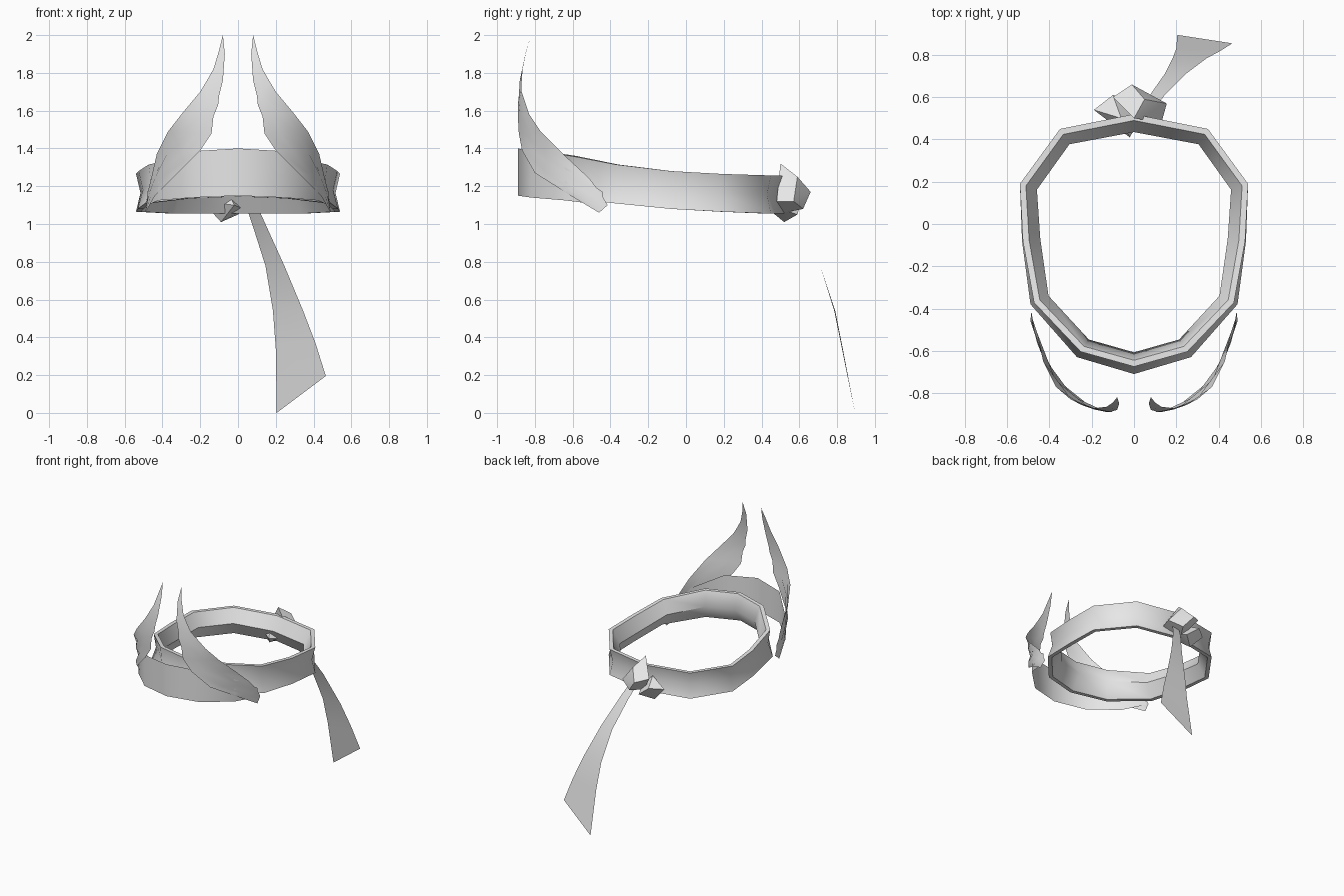
import bpy, bmesh, math
from mathutils import Vector

if "Cube" in bpy.data.objects:
    bpy.data.objects.remove(bpy.data.objects["Cube"])

grey = bpy.data.materials.new("plain_grey")
grey.use_nodes = True
grey.diffuse_color = (0.8, 0.8, 0.8, 1)
grey.node_tree.nodes["Principled BSDF"].inputs["Base Color"].default_value = (0.8, 0.8, 0.8, 1)


def finish(name, bm, angle):
    bmesh.ops.recalc_face_normals(bm, faces=bm.faces[:])
    mesh = bpy.data.meshes.new(name)
    bm.to_mesh(mesh)
    bm.free()
    mesh.materials.append(grey)
    obj = bpy.data.objects.new(name, mesh)
    bpy.context.collection.objects.link(obj)
    bpy.ops.object.select_all(action='DESELECT')
    obj.select_set(True)
    bpy.context.view_layer.objects.active = obj
    bpy.ops.object.shade_smooth_by_angle(angle=math.radians(angle))
    return obj


def loft(name, rows, closed=False, angle=50):
    """Skin rows of points; closed joins both directions into a ring."""
    bm = bmesh.new()
    grid = [[bm.verts.new(p) for p in row] for row in rows]
    n, m = len(grid), len(grid[0])
    for i in range(n if closed else n - 1):
        for j in range(m if closed else m - 1):
            a, b = grid[i], grid[(i + 1) % n]
            k = (j + 1) % m
            bm.faces.new((a[j], a[k], b[k], b[j]))
    bmesh.ops.remove_doubles(bm, verts=bm.verts[:], dist=0.0005)
    return finish(name, bm, angle)


def hull(name, points):
    bm = bmesh.new()
    for p in points:
        bm.verts.new(p)
    res = bmesh.ops.convex_hull(bm, input=bm.verts[:])
    loose = [v for v in bm.verts if not v.link_faces]
    bmesh.ops.delete(bm, geom=loose, context='VERTS')
    return finish(name, bm, 35)


def mirrored(points):
    """Continue a half outline, listed from centre to centre, round the other side."""
    return points + [(-p[0], *p[1:]) for p in reversed(points[1:-1])]


# Head band: outline as x, y, top z, bottom z, with a section dished inward
outline = mirrored([
    (0, 0.52, 1.255, 1.055), (0.35, 0.45, 1.257, 1.055),
    (0.54, 0.19, 1.265, 1.065), (0.53, -0.08, 1.28, 1.08),
    (0.49, -0.38, 1.315, 1.11), (0.27, -0.63, 1.36, 1.135),
    (0, -0.71, 1.37, 1.145)])
section = [(0, 0), (0.025, 0.5), (0, 1), (0.03, 1), (0.085, 0.5), (0.03, 0)]
rows = []
for i, (x, y, top, bottom) in enumerate(outline):
    before, after = outline[i - 1], outline[(i + 1) % len(outline)]
    along = Vector((after[0] - before[0], after[1] - before[1], 0)).normalized()
    inward = Vector((along.y, -along.x, 0))
    if inward.dot(Vector((x, y, 0))) > 0:
        inward = -inward
    lean = 0.035 * max(0, -y / 0.71)
    rows.append([Vector((x, y, bottom + (top - bottom) * h)) + inward * (d + lean * h)
                 for d, h in section])
loft("head_band", rows, closed=True)

# Front plate: thin sheet wrapped ahead of the band
half = [(0, -0.89, 1.40, 1.15), (0.24, -0.82, 1.385, 1.14),
        (0.42, -0.64, 1.30, 1.125), (0.48, -0.44, 1.17, 1.10)]
plate = [(-p[0], *p[1:]) for p in reversed(half[1:])] + half
loft("front_plate", [[(x, y, lo), (x, y, hi)] for x, y, hi, lo in plate])

# Horns: curved sheets between an inner and an outer edge
inner = [(0.08, -0.82, 2.0), (0.07, -0.85, 1.9), (0.08, -0.88, 1.76),
         (0.10, -0.885, 1.68), (0.105, -0.89, 1.63), (0.13, -0.89, 1.57),
         (0.14, -0.885, 1.48), (0.20, -0.868, 1.39), (0.32, -0.80, 1.27),
         (0.44, -0.61, 1.15), (0.49, -0.46, 1.06)]
outer = [(0.08, -0.82, 2.0), (0.10, -0.845, 1.92), (0.13, -0.865, 1.82),
         (0.17, -0.87, 1.75), (0.20, -0.87, 1.70), (0.30, -0.83, 1.58),
         (0.37, -0.77, 1.49), (0.43, -0.65, 1.37), (0.46, -0.51, 1.24),
         (0.48, -0.45, 1.16), (0.485, -0.415, 1.10)]
for side, s in (("left", 1), ("right", -1)):
    rows = []
    for a, b in zip(inner, outer):
        a, b = Vector(a), Vector(b)
        chord = (b - a).xy.length
        row = []
        for t in (0, 0.33, 0.67, 1):
            p = a.lerp(b, t)
            out = Vector((p.x, p.y + 0.4, 0)).normalized()
            p += out * chord ** 2 * 1.1 * t * (1 - t)
            row.append((s * p.x, p.y, p.z))
        rows.append(row)
    loft(side + "_horn", rows)

# Knot at the back: two faceted lumps
hull("upper_knot", [(-0.01, 0.66, 1.17), (0.155, 0.57, 1.12), (0.13, 0.48, 1.12),
                    (-0.10, 0.60, 1.20), (0, 0.50, 1.32), (0.05, 0.59, 1.25),
                    (0.06, 0.62, 1.08), (0, 0.52, 1.06)])
hull("lower_knot", [(-0.19, 0.54, 1.12), (-0.10, 0.61, 1.13), (-0.09, 0.52, 1.01),
                    (0, 0.59, 1.05), (-0.02, 0.41, 1.10), (-0.06, 0.50, 1.18),
                    (0.03, 0.50, 1.08)])

# Hanging tail: widening ribbon
loft("ribbon_tail", [
    [(0.04, 0.55, 1.10), (0.10, 0.55, 1.10)],
    [(0.075, 0.61, 1.0), (0.145, 0.61, 1.0)],
    [(0.145, 0.71, 0.78), (0.245, 0.71, 0.78)],
    [(0.185, 0.79, 0.54), (0.345, 0.785, 0.54)],
    [(0.20, 0.83, 0.34), (0.41, 0.82, 0.37)],
    [(0.205, 0.895, 0), (0.465, 0.855, 0.195)]])
